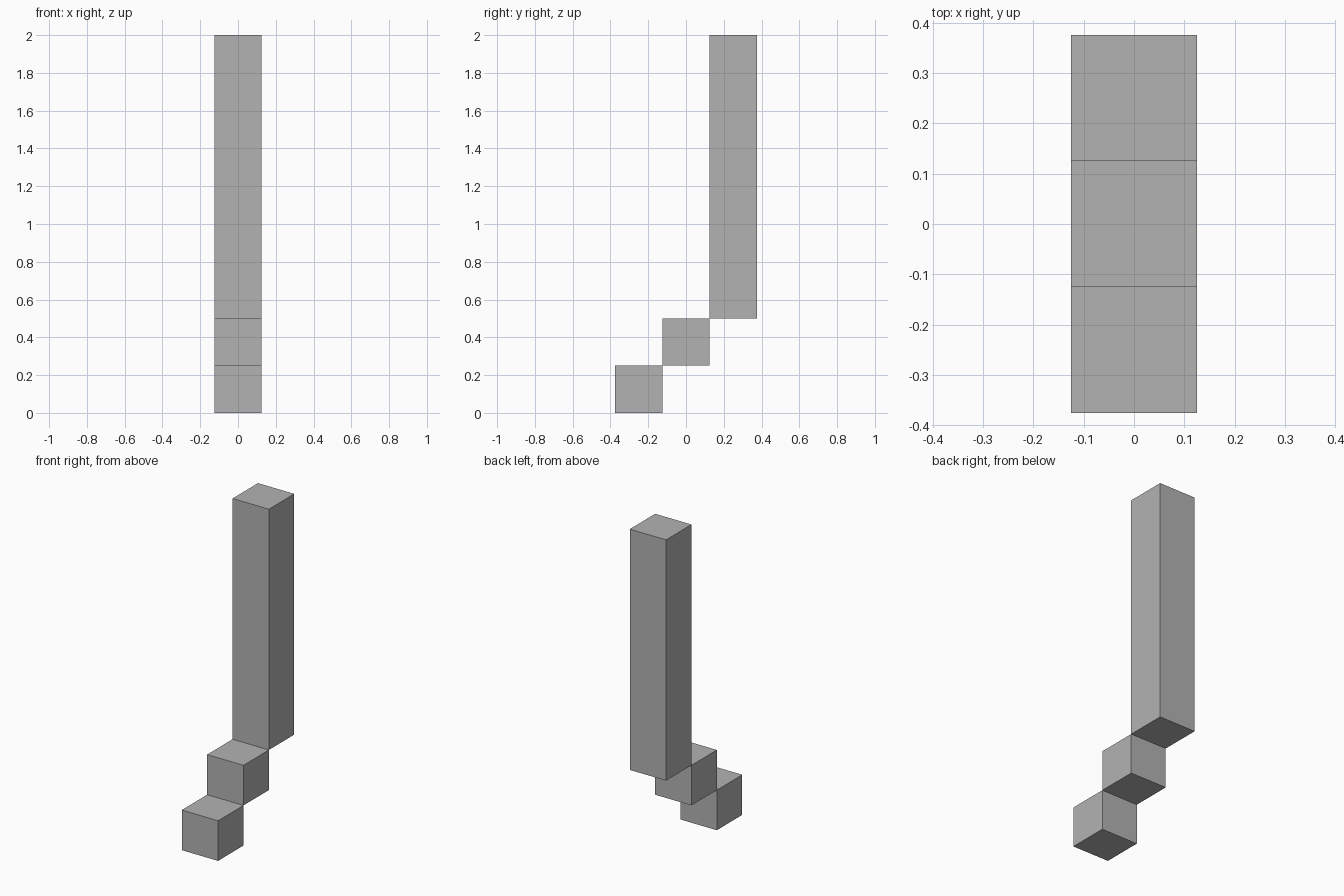
import bpy

if "Cube" in bpy.data.objects:
    bpy.data.objects.remove(bpy.data.objects["Cube"])

SIZE = 0.25  # side of the square footprint shared by all blocks

grey = bpy.data.materials.new("plain grey")
grey.diffuse_color = (0.45, 0.45, 0.45, 1)
grey.use_nodes = True
grey.node_tree.nodes["Principled BSDF"].inputs["Base Color"].default_value = grey.diffuse_color


def block(name, y, bottom, top):
    """Square block centred on x = 0, from bottom to top."""
    bpy.ops.mesh.primitive_cube_add(size=1, location=(0, y, (bottom + top) / 2))
    obj = bpy.context.object
    obj.name = name
    obj.scale = (SIZE, SIZE, top - bottom)
    bpy.ops.object.transform_apply(location=False, rotation=False, scale=True)
    obj.data.materials.append(grey)


# Two cube steps climbing towards the back
for i, name in enumerate(("lower_step", "upper_step")):
    block(name, (i - 1) * SIZE, i * SIZE, (i + 1) * SIZE)

# Tall column starting at the top of the steps
block("column", SIZE, 2 * SIZE, 2.0)
